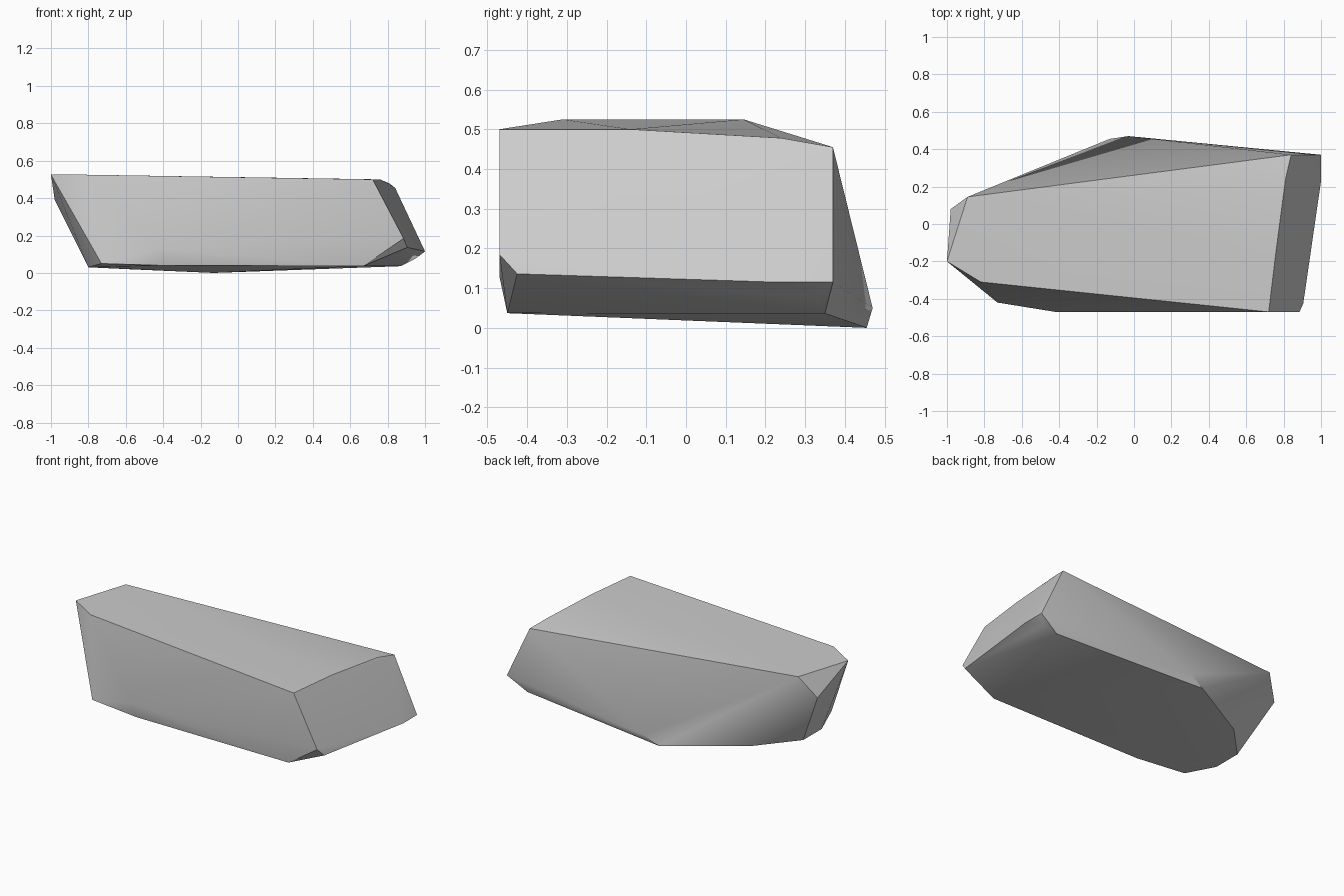
import bpy, bmesh, math

cube = bpy.data.objects.get("Cube")
if cube:
    bpy.data.objects.remove(cube, do_unlink=True)

# Stone colour
stone = bpy.data.materials.new("stone_grey")
stone.use_nodes = True
grey = (0.6, 0.6, 0.6, 1)
stone.diffuse_color = grey
stone.node_tree.nodes["Principled BSDF"].inputs["Base Color"].default_value = grey

# Corners of the faceted slab
top_rim = [(-1, -.2, .525), (-.98, .08, .39), (-.89, .145, .525), (-.82, -.31, .525),
           (.72, -.47, .5), (.76, -.14, .5), (.81, .24, .478), (.84, .37, .455)]
right_end = [(1, .37, .115), (1, .23, .115), (.905, -.425, .136), (.885, -.47, .185),
             (.95, .33, .077)]
base = [(.67, -.45, .037), (-.4, -.45, .04), (-.42, -.47, .13), (-.73, -.42, .05),
        (-.8, -.22, .03), (-.8, -.035, .03), (-.59, .185, .02),
        (-.13, .455, 0), (-.03, .47, .05), (.87, .35, .036)]

# Convex shell around the corners
bm = bmesh.new()
for co in top_rim + right_end + base:
    bm.verts.new(co)
hull = bmesh.ops.convex_hull(bm, input=bm.verts)
bmesh.ops.delete(bm, geom=[v for v in bm.verts if not v.link_faces], context='VERTS')
bmesh.ops.dissolve_limit(bm, angle_limit=math.radians(1), verts=bm.verts, edges=bm.edges)
bmesh.ops.recalc_face_normals(bm, faces=bm.faces)
mesh = bpy.data.meshes.new("rock_slab")
bm.to_mesh(mesh)
bm.free()
mesh.materials.append(stone)

rock = bpy.data.objects.new("rock_slab", mesh)
bpy.context.collection.objects.link(rock)
bpy.ops.object.select_all(action='DESELECT')
rock.select_set(True)
bpy.context.view_layer.objects.active = rock
bpy.ops.object.shade_smooth_by_angle(angle=math.radians(30))
